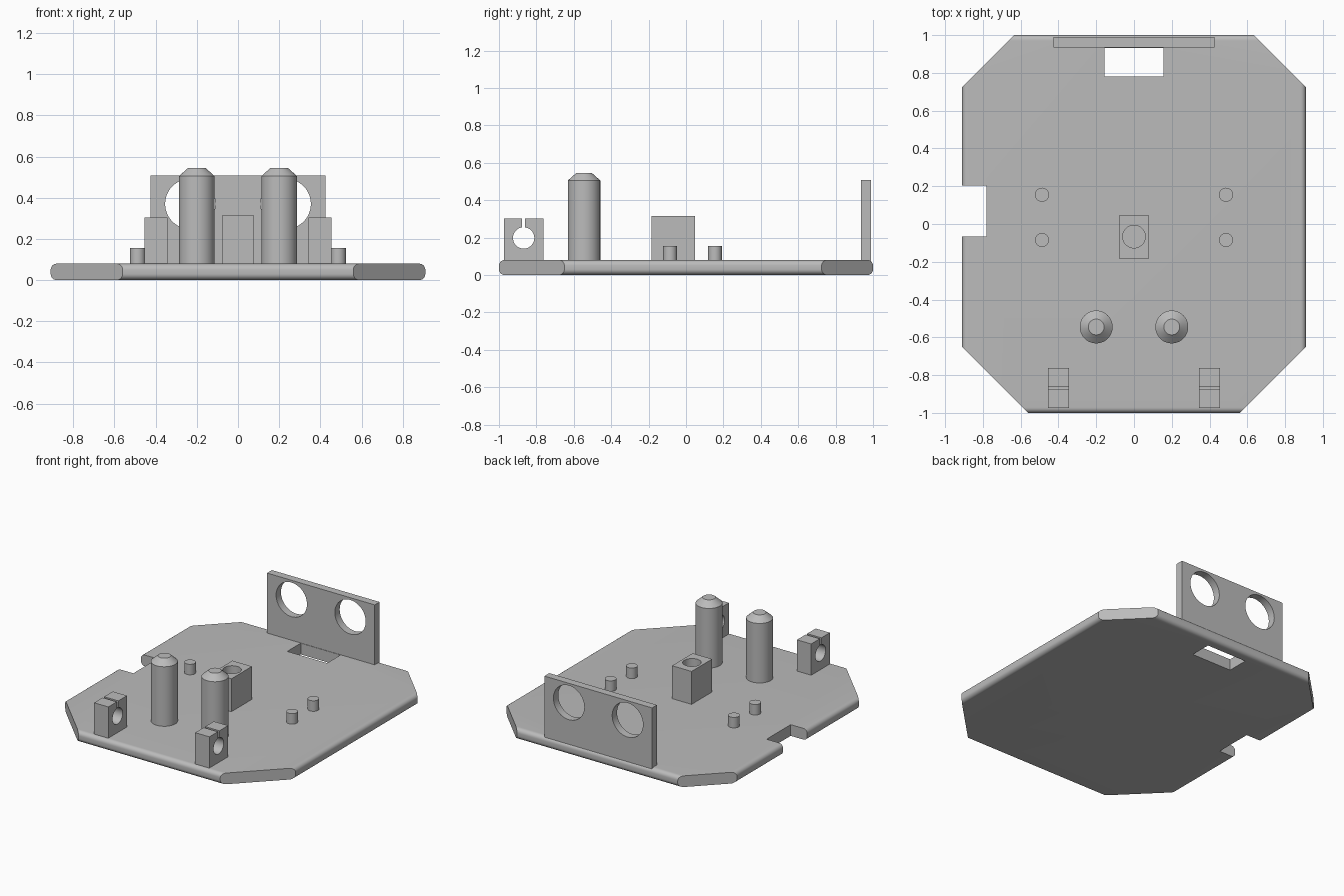
import bpy, bmesh, math
from mathutils import Matrix, Vector

cube = bpy.data.objects.get("Cube")
if cube:
    bpy.data.objects.remove(cube, do_unlink=True)

grey = bpy.data.materials.new("plain_grey")
grey.use_nodes = True
COLOUR = (0.5, 0.5, 0.5, 1)
grey.diffuse_color = COLOUR
for node in grey.node_tree.nodes:
    if node.type == 'BSDF_PRINCIPLED':
        node.inputs["Base Color"].default_value = COLOUR

TOP = 0.08    # upper face of the base plate
SINK = 0.05   # parts reach slightly into the plate


def finish(bm, name):
    bmesh.ops.recalc_face_normals(bm, faces=bm.faces)
    mesh = bpy.data.meshes.new(name)
    bm.to_mesh(mesh)
    bm.free()
    mesh.materials.append(grey)
    obj = bpy.data.objects.new(name, mesh)
    bpy.context.collection.objects.link(obj)
    return obj


def box_mesh(low, high):
    low, high = Vector(low), Vector(high)
    bm = bmesh.new()
    bmesh.ops.create_cube(bm, size=1, matrix=Matrix.Translation((low + high) / 2)
                          @ Matrix.Diagonal((*(high - low), 1)))
    return bm


def box(name, low, high):
    return finish(box_mesh(low, high), name)


def rod(name, centre, radius, length, axis='Z', tip=None):
    """Cylinder or cone about its centre, lying along one axis."""
    turn = {'X': Matrix.Rotation(math.pi / 2, 4, 'Y'),
            'Y': Matrix.Rotation(math.pi / 2, 4, 'X'),
            'Z': Matrix.Identity(4)}[axis]
    bm = bmesh.new()
    bmesh.ops.create_cone(bm, cap_ends=True, segments=48, radius1=radius,
                          radius2=radius if tip is None else tip, depth=length,
                          matrix=Matrix.Translation(centre) @ turn)
    return finish(bm, name)


def cut(obj, cutters):
    for cutter in cutters:
        cutter.hide_render = True
        mod = obj.modifiers.new("cut", 'BOOLEAN')
        mod.operation = 'DIFFERENCE'
        mod.solver = 'EXACT'
        mod.object = cutter
    bpy.context.view_layer.update()
    graph = bpy.context.evaluated_depsgraph_get()
    mesh = bpy.data.meshes.new_from_object(obj.evaluated_get(graph))
    obj.modifiers.clear()
    obj.data = mesh
    for cutter in cutters:
        bpy.data.objects.remove(cutter, do_unlink=True)
    return obj


parts = []

# Base plate: rounded rims, then straight cuts across the four corners
bm = box_mesh((-0.91, -1, 0), (0.91, 1, TOP))
rims = [e for e in bm.edges if abs(e.verts[0].co.z - e.verts[1].co.z) < 0.001]
bmesh.ops.bevel(bm, geom=rims, offset=0.03, segments=6, profile=0.5,
                affect='EDGES')
for side in (-1, 1):
    for end, start in ((-1, 0.56), (1, 0.635)):
        result = bmesh.ops.bisect_plane(
            bm, geom=bm.verts[:] + bm.edges[:] + bm.faces[:], dist=1e-5,
            plane_co=(side * start, end, 0), plane_no=(side, end, 0),
            clear_outer=True)
        rim = [g for g in result["geom_cut"] if isinstance(g, bmesh.types.BMEdge)]
        bmesh.ops.holes_fill(bm, edges=rim, sides=0)
plate = finish(bm, "base_plate")
parts.append(cut(plate, [
    box("side_notch_cutter", (-1, -0.067, -0.1), (-0.78, 0.205, 0.2)),
    box("back_slot_cutter", (-0.157, 0.78, -0.1), (0.157, 0.932, 0.2))]))

# Upright back panel with two round openings
panel = box("back_panel", (-0.425, 0.935, SINK), (0.425, 0.99, 0.508))
parts.append(cut(panel, [
    rod("panel_hole_cutter", (s * 0.232, 0.96, 0.37), 0.122, 0.3, 'Y')
    for s in (-1, 1)]))

# Centre block with a round socket
block = box("centre_block", (-0.077, -0.185, SINK), (0.077, 0.047, 0.315))
parts.append(cut(block, [rod("socket_cutter", (0, -0.067, 0.242), 0.06, 0.32)]))

for side, label in ((1, "left"), (-1, "right")):
    # Tall post with a tapered top
    x = side * 0.2
    parts.append(rod(label + "_post", (x, -0.545, (SINK + 0.505) / 2), 0.087,
                     0.505 - SINK))
    parts.append(rod(label + "_post_tip", (x, -0.545, 0.525), 0.087, 0.04,
                     tip=0.042))

    # Small locating pegs
    for y, place in ((-0.085, "front"), (0.155, "back")):
        parts.append(rod(f"{label}_{place}_peg", (side * 0.487, y, 0.1025),
                         0.037, 0.105))

    # Front axle bracket: cross hole with a narrow slot above it
    x = side * 0.399
    bracket = box(label + "_bracket", (x - 0.056, -0.973, SINK),
                  (x + 0.056, -0.762, 0.303))
    parts.append(cut(bracket, [
        rod("axle_cutter", (x, -0.868, 0.198), 0.057, 0.3, 'X'),
        box("slot_cutter", (x - 0.1, -0.877, 0.2), (x + 0.1, -0.86, 0.4))]))

# Smooth the round surfaces and keep the corners sharp
bpy.ops.object.select_all(action='DESELECT')
for obj in parts:
    obj.select_set(True)
bpy.context.view_layer.objects.active = plate
bpy.ops.object.shade_smooth_by_angle(angle=math.radians(30))
